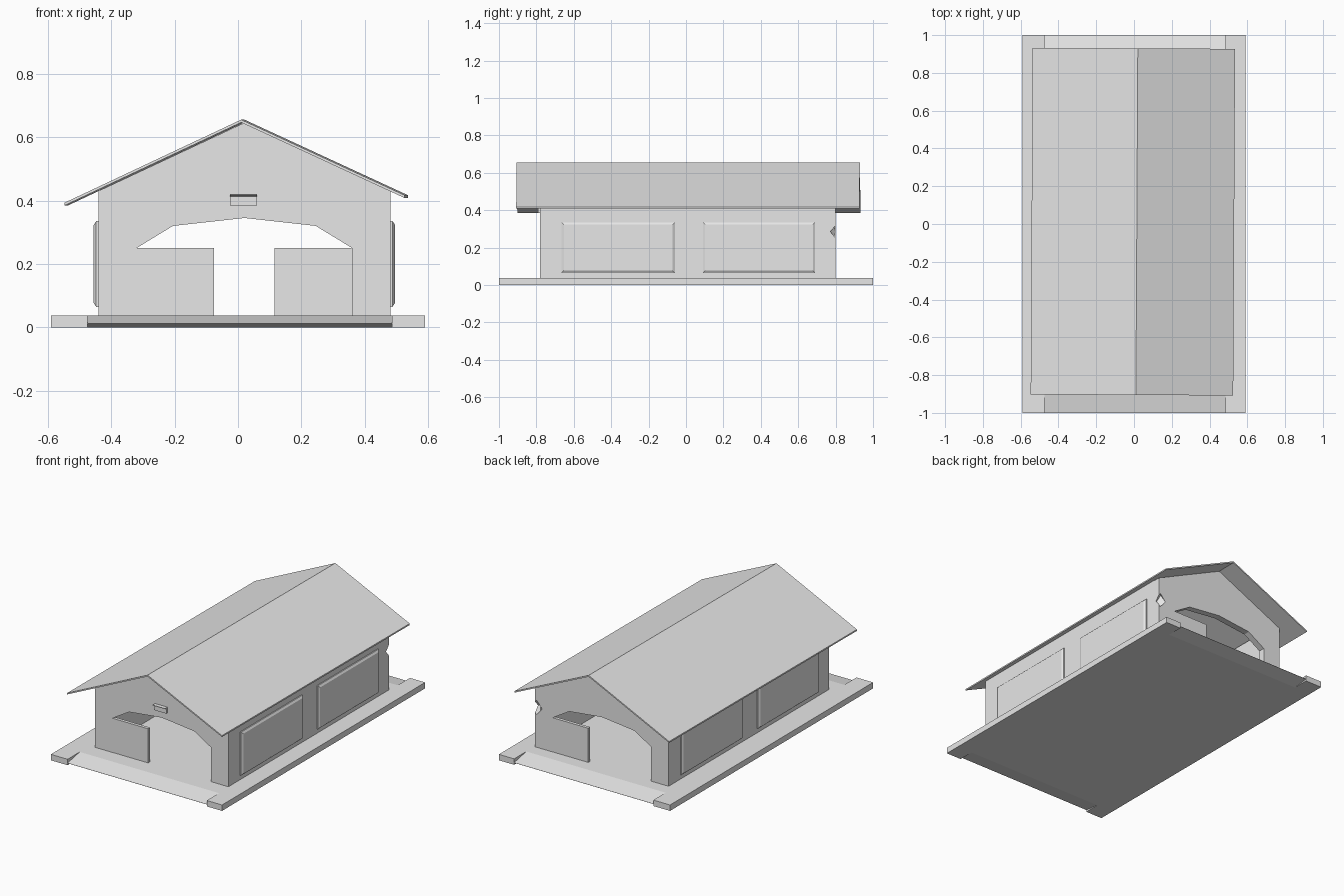
import bpy, bmesh, math
from mathutils import Matrix, Vector

old = bpy.data.objects.get("Cube")
if old:
    bpy.data.objects.remove(old, do_unlink=True)

grey = bpy.data.materials.new("plain_grey")
grey.use_nodes = True
grey.diffuse_color = (0.8, 0.8, 0.8, 1)
grey.node_tree.nodes["Principled BSDF"].inputs["Base Color"].default_value = (0.8, 0.8, 0.8, 1)

CX, CY = 0.02, 0.01          # centre of the house on the deck
FLOOR = 0.037
FRONT, BACK = -0.78, 0.80
LEFT, RIGHT = -0.44, 0.48
HALF_TURN = Matrix.Translation((CX, CY, 0)) @ Matrix.Rotation(math.pi, 4, "Z") @ Matrix.Translation((-CX, -CY, 0))


def finish(name, bm, turned=False):
    if turned:
        bm.transform(HALF_TURN)
    bmesh.ops.recalc_face_normals(bm, faces=bm.faces)
    mesh = bpy.data.meshes.new(name)
    bm.to_mesh(mesh)
    bm.free()
    mesh.materials.append(grey)
    obj = bpy.data.objects.new(name, mesh)
    bpy.context.collection.objects.link(obj)
    return obj


def prism(name, profile, axis, start, end, turned=False):
    """Extrude a profile along x (points are y,z) or along y (points are x,z)."""
    bm = bmesh.new()
    place = (lambda p: (start, *p)) if axis == "x" else (lambda p: (p[0], start, p[1]))
    face = bm.faces.new([bm.verts.new(place(p)) for p in profile])
    out = bmesh.ops.extrude_face_region(bm, geom=[face])
    shift = Vector((1, 0, 0)) if axis == "x" else Vector((0, 1, 0))
    moved = [v for v in out["geom"] if isinstance(v, bmesh.types.BMVert)]
    bmesh.ops.translate(bm, verts=moved, vec=shift * (end - start))
    return finish(name, bm, turned)


def box(name, x, y, z, turned=False):
    return prism(name, [(x[0], z[0]), (x[1], z[0]), (x[1], z[1]), (x[0], z[1])], "y", *y, turned)


# Deck with a ramp at each end, between raised kerbs
half = [(-1, 0.013), (-1, 0.012), (-0.9, 0)]
ramp = half + [(0.9, 0), (1, 0.012), (1, 0.013), (0.88, FLOOR), (-0.88, FLOOR)]
prism("deck", ramp, "x", -0.475, 0.485)
box("right_kerb", (-0.59, -0.475), (-1, 1), (0, FLOOR))
box("left_kerb", (0.485, 0.59), (-1, 1), (0, FLOOR))

# End walls with a gable and an angular arch
arch = [(0.34, 0.25), (0.225, 0.32), (0, 0.345), (-0.225, 0.32), (-0.34, 0.25)]
gable = [(LEFT, FLOOR), (LEFT, 0.43), (CX, 0.645), (RIGHT, 0.43), (RIGHT, FLOOR), (CX + 0.34, FLOOR)]
gable += [(CX + x, z) for x, z in arch] + [(CX - 0.34, FLOOR)]
prism("front_wall", gable, "y", FRONT, FRONT + 0.04)
back_wall = prism("back_wall", gable, "y", BACK - 0.04, BACK)

# Side walls
box("right_wall", (LEFT, LEFT + 0.04), (FRONT + 0.04, BACK - 0.04), (FLOOR, 0.435))
box("left_wall", (RIGHT - 0.04, RIGHT), (FRONT + 0.04, BACK - 0.04), (FLOOR, 0.435))

# Small nick in the back left corner
bm = bmesh.new()
bmesh.ops.create_cone(bm, segments=4, radius1=0.045, radius2=0.045, depth=0.08, cap_ends=True)
bm.transform(Matrix.Translation((RIGHT, BACK + 0.01, 0.285)) @ Matrix.Rotation(math.radians(45), 4, "Z")
             @ Matrix.Rotation(math.pi / 2, 4, "Y") @ Matrix.Diagonal((1, 0.6, 1, 1)))
cutter = finish("nick_cutter", bm)
cutter.hide_render = True
cutter.hide_viewport = True
nick = back_wall.modifiers.new("nick", "BOOLEAN")
nick.operation = "DIFFERENCE"
nick.object = cutter

# Half door at each end
for name, turned in (("front_door", False), ("back_door", True)):
    box(name, (-0.34, -0.075), (FRONT + 0.001, FRONT + 0.021), (FLOOR, 0.25), turned)

# Thin pitched roof, very slightly turned
roof_line = [(-0.542, 0.393), (0.015, 0.655), (0.53, 0.417)]
under = [(x, z - 0.009) for x, z in reversed(roof_line)]
roof = prism("roof", roof_line + under, "y", -0.905, 0.93)
roof.data.transform(Matrix.Rotation(-0.0055, 4, "Z"))


# Raised side panels with a chamfered rim
def side_panel(name, y0, y1, turned):
    bm = bmesh.new()
    rings = []
    for x, inset in ((RIGHT - 0.002, 0), (RIGHT + 0.007, 0), (RIGHT + 0.015, 0.012)):
        a, b, c, d = y0 + inset, y1 - inset, 0.065 + inset, 0.335 - inset
        rings.append([bm.verts.new((x, y, z)) for y, z in ((a, c), (b, c), (b, d), (a, d))])
    for lower, upper in zip(rings, rings[1:]):
        for i in range(4):
            j = (i + 1) % 4
            bm.faces.new((lower[i], lower[j], upper[j], upper[i]))
    bm.faces.new(rings[0])
    bm.faces.new(rings[-1])
    finish(name, bm, turned)


for side, turned in (("left", False), ("right", True)):
    side_panel(side + "_panel_a", -0.665, -0.06, turned)
    side_panel(side + "_panel_b", 0.09, 0.69, turned)

# Little hooded plaque over the front arch
box("plaque", (-0.025, 0.06), (FRONT - 0.012, FRONT), (0.385, 0.412))
hood = [(FRONT, 0.41), (FRONT - 0.025, 0.418), (FRONT - 0.025, 0.421), (FRONT, 0.421)]
prism("plaque_hood", hood, "x", -0.025, 0.06)
